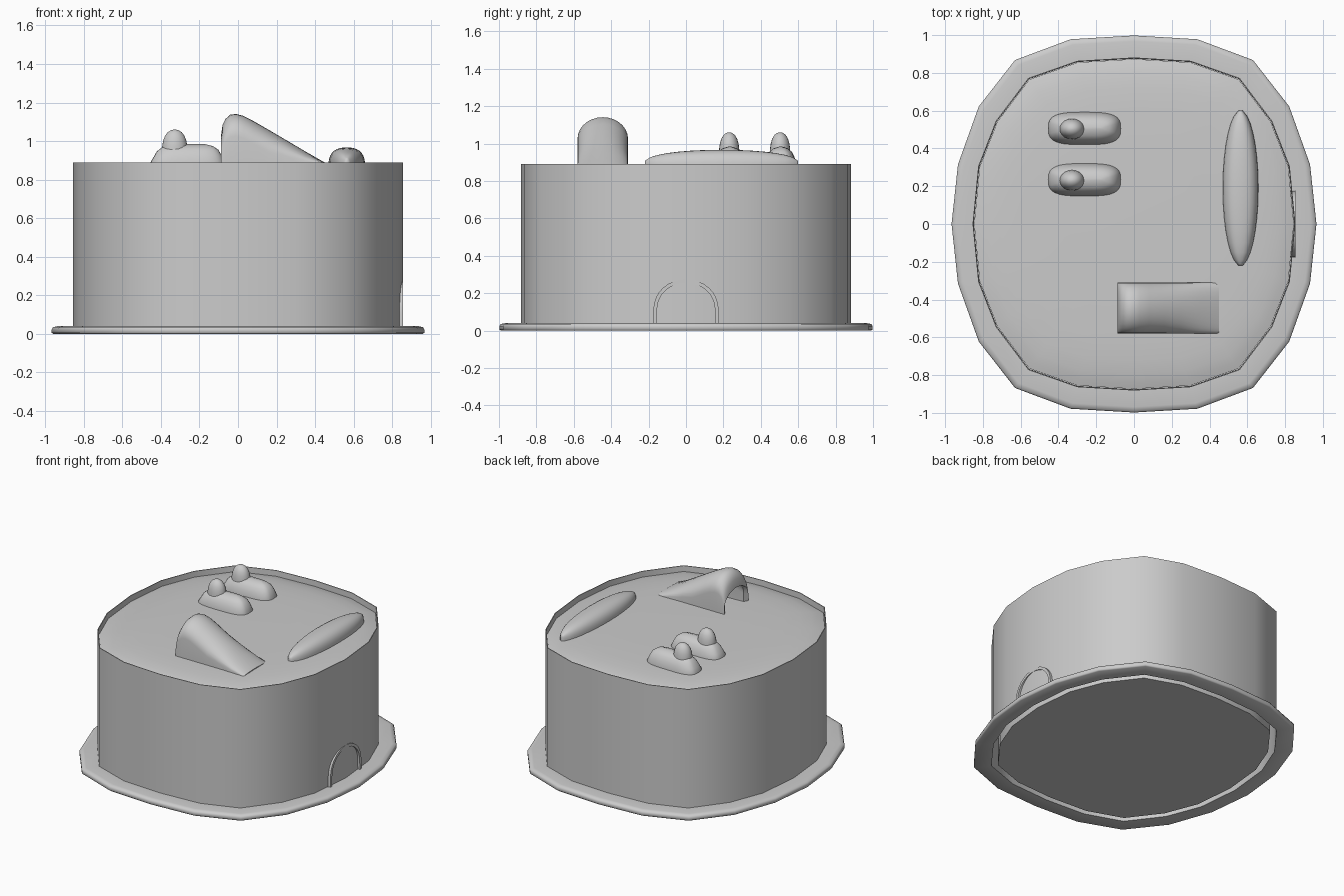
import bpy, bmesh
from math import sin, cos, pi, radians

if "Cube" in bpy.data.objects:
    bpy.data.objects.remove(bpy.data.objects["Cube"])

# Helper: skin a list of equal-length rings into one mesh
def loft(name, rings, cap_start=True, cap_end=True, angle=35):
    bm = bmesh.new()
    rows = [[bm.verts.new(p) for p in r] for r in rings]
    n = len(rows[0])
    for a, b in zip(rows, rows[1:]):
        for i in range(n):
            j = (i + 1) % n
            bm.faces.new((a[i], a[j], b[j], b[i]))
    if cap_start:
        bm.faces.new(rows[0][::-1])
    if cap_end:
        bm.faces.new(rows[-1])
    bmesh.ops.recalc_face_normals(bm, faces=bm.faces)
    me = bpy.data.meshes.new(name)
    bm.to_mesh(me)
    bm.free()
    ob = bpy.data.objects.new(name, me)
    bpy.context.collection.objects.link(ob)
    bpy.ops.object.select_all(action='DESELECT')
    ob.select_set(True)
    bpy.context.view_layer.objects.active = ob
    bpy.ops.object.shade_smooth_by_angle(angle=radians(angle))
    return ob

# Helper: mirror a quarter outline into a full 20-sided loop
def full_outline(q):
    half = q + [(x, -y) for x, y in q[-2::-1]]
    return half + [(-x, y) for x, y in half[-2:0:-1]]

outer = full_outline([(0, .998), (.335, .978), (.63, .868), (.822, .622), (.932, .315), (.966, 0)])
inner = full_outline([(0, .882), (.302, .864), (.56, .773), (.731, .547), (.825, .306), (.855, 0)])

def ring(outline, z, d=0.0):
    return [(x * (1 - d), y * (1 - d), z) for x, y in outline]

# Base plate: a flat collar with a rounded lip around the drum
loft("base_plate", [ring(inner, 0), ring(outer, 0, .008), ring(outer, .006), ring(outer, .024),
                    ring(outer, .035, .006), ring(outer, .04, .03), ring(inner, .04)],
     cap_start=False, cap_end=False, angle=100)

# Drum wall with a thin rim
loft("drum_wall", [ring(inner, 0), ring(inner, .89), ring(inner, .89, .006), ring(inner, .84, .008)],
     cap_start=False, cap_end=False)

# Inner body filling the drum, with a gently domed roof
FLOOR = .868
dome = [(.045, 0), (.045, .80), (.03, .835), (.01, .85), (.05, .861), (.1, .870), (.18, .878),
        (.3, .883), (.55, .887)]
loft("inner_body", [ring(inner, z, d) for d, z in dome])

# Slide: arched shell, open at the tall end
def arch(x, top, inset, y0=-.445, hw=.135, base=FLOOR):
    w, top = hw - inset, max(top - inset, base + .004)
    rise = min(.115, (top - base) * .6)
    arc = [(x, y0 + w * cos(pi * i / 14), top - rise + rise * sin(pi * i / 14)) for i in range(15)]
    return [(x, y0 + w, base)] + arc + [(x, y0 - w, base)]

tops = [(-.088, 1.03), (-.08, 1.085), (-.065, 1.115), (-.04, 1.137), (-.01, 1.141), (.03, 1.13),
        (.08, 1.104), (.16, 1.058), (.25, 1.005), (.35, .946), (.45, .889)]
hollow = [arch(.12, 1.075, .04), arch(0, 1.12, .035), arch(-.072, 1.08, .03)]
loft("slide", hollow + [arch(x, z, 0) for x, z in tops])

# Two loungers, each with a domed knob
for k, y in enumerate((.506, .234)):
    body = []
    prof = [(0, FLOOR), (0, .89), (.014, .925), (.032, .955), (.06, .974), (.1, .984)]
    for d, z in prof:
        loop = []
        for i in range(32):
            t = 2 * pi * i / 32
            c, s = cos(t), sin(t)
            hx, hy = max(.192 - d, .02), max(.086 - d * .78, .005)
            px = hx * abs(c) ** .6 * (1 if c > 0 else -1)
            py = hy * abs(s) ** .65 * (1 if s > 0 else -1)
            loop.append((-.262 + px, y + py, z - max(0, -px - .08) * .12 * (z > .9)))
        body.append(loop)
    loft(f"lounger_{k + 1}", body, cap_start=False, angle=60)
    knob = []
    for r, z in [(1.05, .955), (1.03, .975), (.96, 1.0), (.82, 1.025), (.58, 1.046), (.3, 1.057), (.06, 1.06)]:
        knob.append([(-.328 + .063 * r * cos(i * pi / 10), y - .003 + .052 * r * sin(i * pi / 10), z)
                     for i in range(20)])
    loft(f"lounger_knob_{k + 1}", knob, cap_start=False, angle=60)

# Long low mound
mound = []
for i in range(17):
    u = -cos(pi * i / 16)
    s = max(.12, (1 - u * u) ** .5)
    w, top = .095 * s, .893 + .074 * s ** .8
    mound.append([(.564 + w * abs(cos(t)) ** .8 * (1 if cos(t) > 0 else -1), .19 + .41 * u,
                   FLOOR + (top - FLOOR) * max(0, sin(t)) ** .75)
                  for t in [pi * j / 14 for j in range(15)]])
loft("mound", mound, angle=60)

# Arched doorway frame on the right side
def door_ring(x, hw, h):
    pts = [(hw, .03), (hw * .985, .11)]
    pts += [(hw * .97 * cos(a), .12 + (h - .12) * sin(a)) for a in [pi * i / 16 for i in range(1, 16)]]
    pts += [(-hw * .985, .11), (-hw, .03)]
    return [(x, y, z) for y, z in pts]

loft("door_frame", [door_ring(.825, .178, .275), door_ring(.856, .178, .275),
                    door_ring(.856, .158, .255), door_ring(.825, .158, .255)],
     cap_start=False, cap_end=False)
